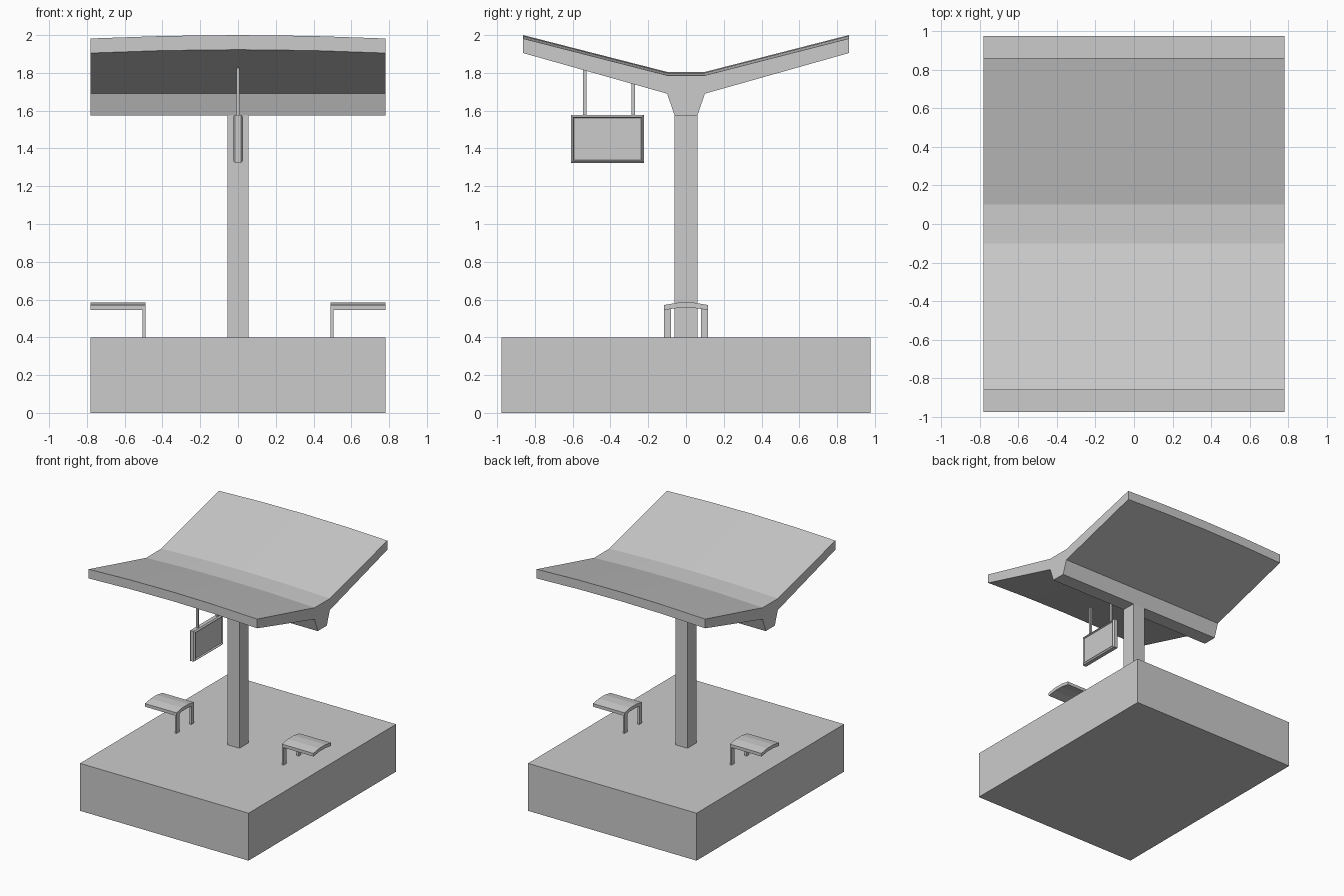
import bpy, bmesh

if "Cube" in bpy.data.objects:
    bpy.data.objects.remove(bpy.data.objects["Cube"])


def finish(name, bm):
    bmesh.ops.recalc_face_normals(bm, faces=bm.faces)
    mesh = bpy.data.meshes.new(name)
    bm.to_mesh(mesh)
    bm.free()
    obj = bpy.data.objects.new(name, mesh)
    bpy.context.collection.objects.link(obj)
    return obj


def box_bm(x0, x1, y0, y1, z0, z1):
    bm = bmesh.new()
    bmesh.ops.create_cube(bm, size=1)
    bmesh.ops.scale(bm, vec=(x1 - x0, y1 - y0, z1 - z0), verts=bm.verts)
    bmesh.ops.translate(bm, vec=((x0 + x1) / 2, (y0 + y1) / 2, (z0 + z1) / 2), verts=bm.verts)
    return bm


def box(name, *bounds):
    return finish(name, box_bm(*bounds))


def loft(name, sections):
    """Skin a list of closed, matching outlines and cap both ends."""
    bm = bmesh.new()
    rings = [[bm.verts.new(p) for p in s] for s in sections]
    n = len(rings[0])
    for a, b in zip(rings, rings[1:]):
        for i in range(n):
            j = (i + 1) % n
            bm.faces.new((a[i], a[j], b[j], b[i]))
    bm.faces.new(rings[0])
    bm.faces.new(rings[-1])
    return finish(name, bm)


W = 0.782

# Platform and post
box("platform", -W, W, -0.977, 0.977, 0, 0.398)
box("post", -0.056, 0.056, -0.06, 0.06, 0.39, 1.6)

# Butterfly roof: half profile (y, z, follows the arch), gently arched along x
half = [(0.06, 1.575, 0), (0.1, 1.69, 0), (0.862, 1.905, 1), (0.862, 1.982, 1), (0.1, 1.787, 1)]
profile = half + [(-y, z, k) for y, z, k in reversed(half)]
sections = []
for t in (-1, -0.5, 0, 0.5, 1):
    rise = 0.018 * (1 - t * t)
    sections.append([(t * W, y, z + k * rise) for y, z, k in profile])
loft("roof", sections)

# Benches: curved seat carried by two legs at the inner end
seat = [(-0.117, 0.571), (-0.04, 0.584), (0.04, 0.584), (0.117, 0.571),
        (0.117, 0.545), (0.04, 0.556), (-0.04, 0.556), (-0.117, 0.545)]
for side, label in ((-1, "left"), (1, "right")):
    loft(f"{label}_bench_seat", [[(side * x, y, z) for y, z in seat] for x in (0.489, W)])
    xa, xb = sorted((side * 0.489, side * 0.505))
    box(f"{label}_bench_front_leg", xa, xb, -0.117, -0.08, 0.39, 0.55)
    box(f"{label}_bench_back_leg", xa, xb, 0.08, 0.117, 0.39, 0.55)

# Hanging sign: bevelled frame with a recessed panel on both sides
bm = box_bm(-0.016, 0.016, -0.61, -0.222, 1.323, 1.578)
bm.normal_update()
for face in [f for f in bm.faces if abs(f.normal.x) > 0.9]:
    bmesh.ops.inset_region(bm, faces=[face], thickness=0.016, depth=0.01)
    bm.normal_update()
    bmesh.ops.inset_region(bm, faces=[face], thickness=0.007, depth=-0.012)
finish("sign", bm)

# Sign hanger rods
for name, y, top in (("outer_sign_rod", -0.535, 1.825), ("inner_sign_rod", -0.28, 1.755)):
    box(name, -0.008, 0.008, y - 0.009, y + 0.009, 1.57, top)
